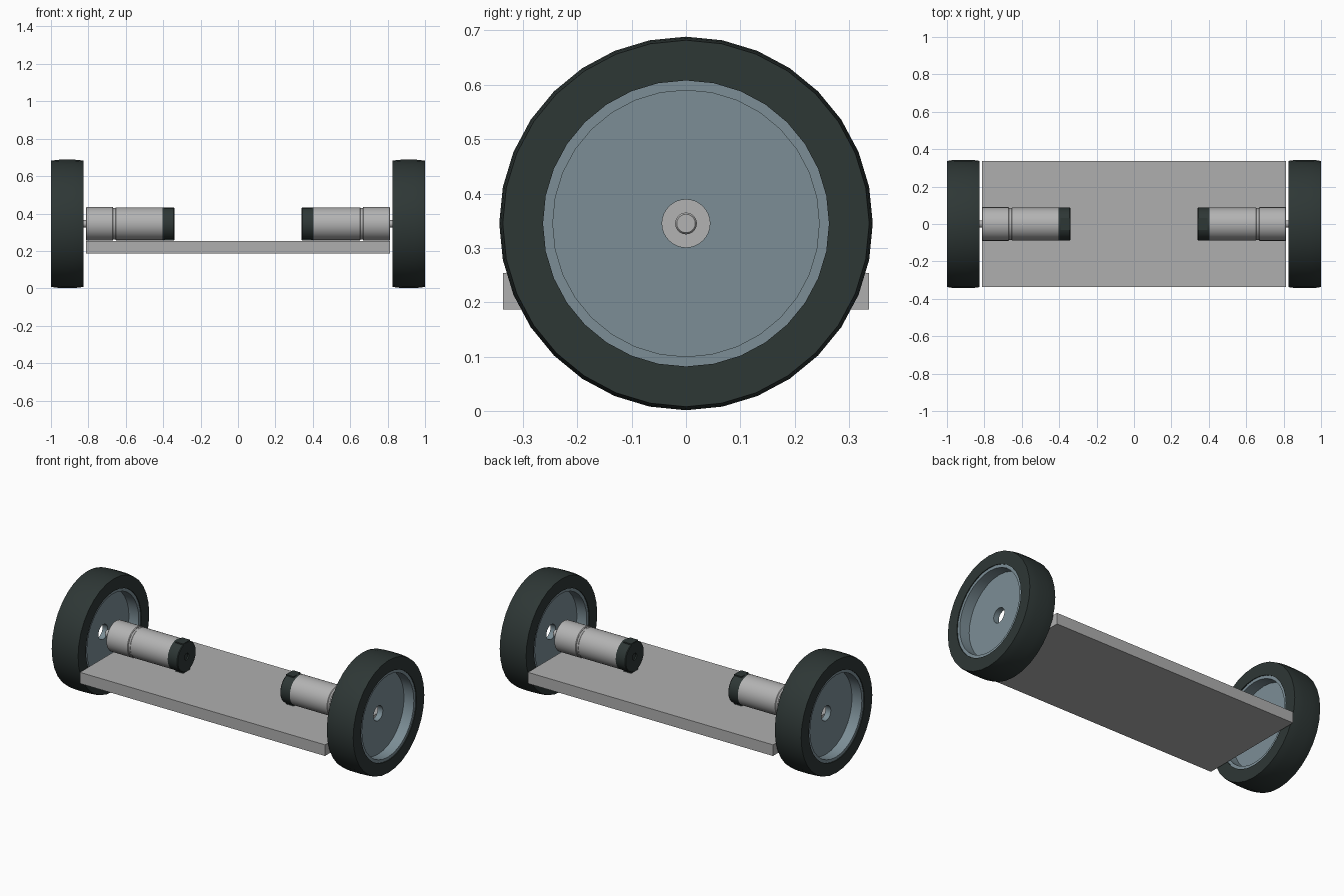
import bpy, bmesh, math

if "Cube" in bpy.data.objects:
    bpy.data.objects.remove(bpy.data.objects["Cube"])

AXLE_Z = 0.345
SIDES = 32


def material(name, rgb):
    m = bpy.data.materials.new(name)
    m.diffuse_color = (*rgb, 1)
    m.use_nodes = True
    m.node_tree.nodes["Principled BSDF"].inputs["Base Color"].default_value = m.diffuse_color
    return m


RUBBER = material("dark rubber", (0.027, 0.038, 0.036))
RIM = material("blue grey rim", (0.20, 0.27, 0.305))
METAL = material("light metal", (0.45, 0.45, 0.45))
PLATE = material("grey plate", (0.43, 0.43, 0.43))


def finish(bm, name, mat, smooth=True):
    bmesh.ops.recalc_face_normals(bm, faces=bm.faces)
    me = bpy.data.meshes.new(name)
    bm.to_mesh(me)
    bm.free()
    me.materials.append(mat)
    ob = bpy.data.objects.new(name, me)
    bpy.context.collection.objects.link(ob)
    if smooth:
        bpy.ops.object.select_all(action='DESELECT')
        ob.select_set(True)
        bpy.context.view_layer.objects.active = ob
        bpy.ops.object.shade_smooth_by_angle(angle=math.radians(30))
    return ob


def lathe(name, profile, mat, side, loop=False):
    """Turn (x, radius) points about the axle; loop closes a ring section."""
    bm = bmesh.new()
    rings = []
    for x, r in profile:
        rings.append([bm.verts.new((side * x, r * math.sin(a), AXLE_Z + r * math.cos(a)))
                      for a in (2 * math.pi * i / SIDES for i in range(SIDES))])
    pairs = list(zip(rings, rings[1:]))
    if loop:
        pairs.append((rings[-1], rings[0]))
    else:
        bm.faces.new(rings[0])
        bm.faces.new(rings[-1])
    for p, q in pairs:
        for i in range(SIDES):
            j = (i + 1) % SIDES
            bm.faces.new((p[i], p[j], q[j], q[i]))
    return finish(bm, name, mat)


def box(name, center, size, mat):
    bm = bmesh.new()
    bmesh.ops.create_cube(bm, size=1)
    for v in bm.verts:
        v.co = [c + s * k for c, s, k in zip(center, size, v.co)]
    return finish(bm, name, mat, False)


# base plate
box("base_plate", (0, 0, 0.22), (1.626, 0.674, 0.067), PLATE)

for side, tag in ((-1, "left"), (1, "right")):
    # tyre with a gently crowned tread
    lathe(tag + "_tyre", [(0.825, 0.263), (0.825, 0.337), (0.85, 0.341), (0.88, 0.3435),
                          (0.945, 0.3435), (0.975, 0.341), (1.0, 0.337), (1.0, 0.263)],
          RUBBER, side, True)
    # rim: thin ring with a recessed web and open centre hole
    lathe(tag + "_rim", [(0.83, 0.2635), (0.995, 0.2635), (0.995, 0.245), (0.93, 0.245),
                         (0.93, 0.044), (0.895, 0.044), (0.895, 0.245), (0.83, 0.245)],
          RIM, side, True)
    # gearbox and motor can, with a groove between them
    lathe(tag + "_gearbox", [(0.655, 0.085), (0.667, 0.085), (0.667, 0.087), (0.671, 0.09),
                             (0.809, 0.09), (0.813, 0.087)], METAL, side)
    lathe(tag + "_motor_can", [(0.405, 0.088), (0.652, 0.088), (0.656, 0.085)], METAL, side)
    # output shaft
    lathe(tag + "_shaft", [(0.80, 0.02), (0.868, 0.02), (0.872, 0.017)], METAL, side)
    # rear cap with dimpled end
    lathe(tag + "_motor_cap", [(0.406, 0.088), (0.344, 0.088), (0.34, 0.085), (0.34, 0.02),
                               (0.348, 0.02)], RUBBER, side)
    # flat terminal pads on the cap
    for dz, end in ((0.084, "upper"), (-0.084, "lower")):
        box(f"{tag}_{end}_pad", (side * 0.367, 0, AXLE_Z + dz), (0.052, 0.066, 0.009), RUBBER)
